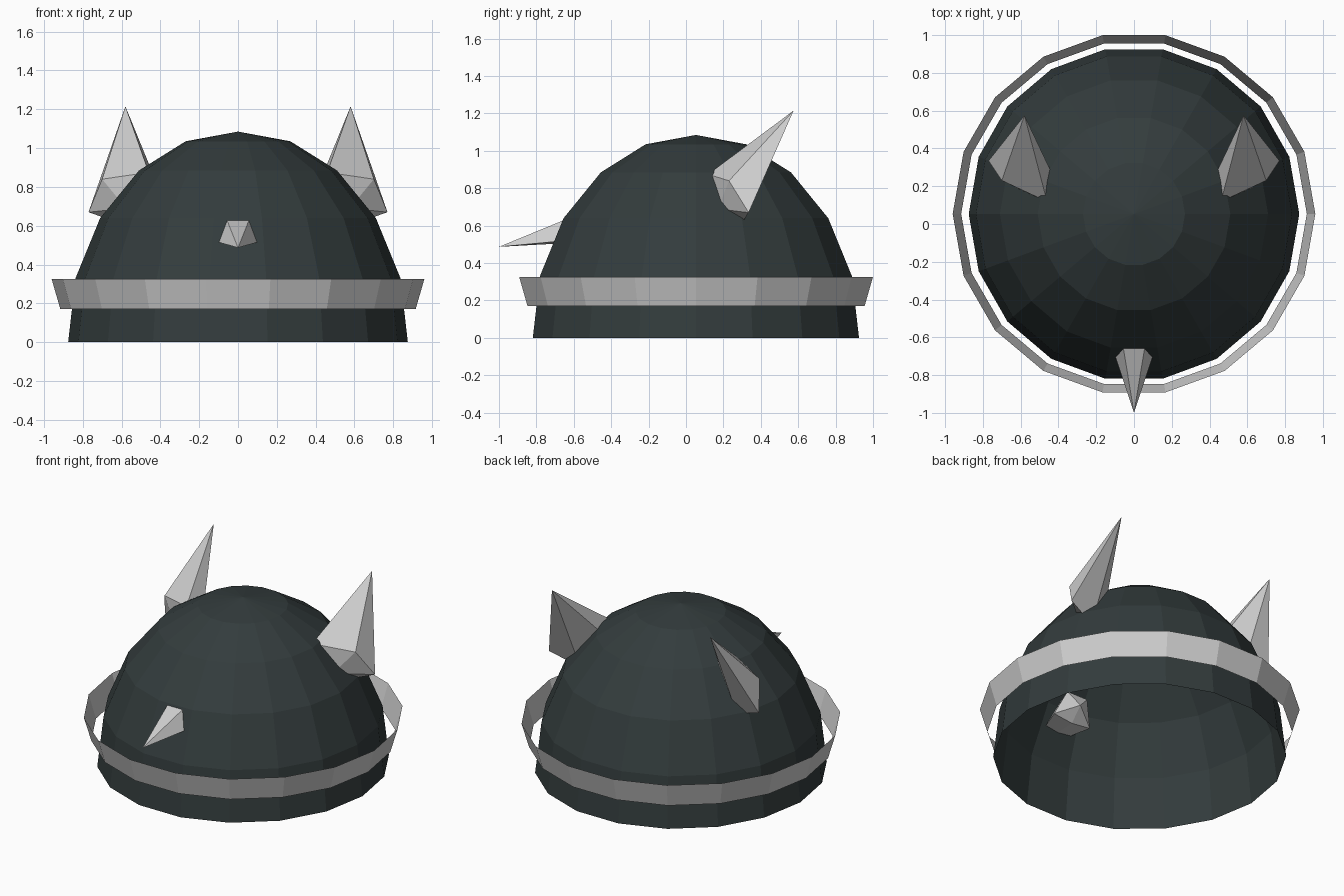
import bpy, bmesh, math
from mathutils import Vector

cube = bpy.data.objects.get("Cube")
if cube:
    bpy.data.objects.remove(cube, do_unlink=True)

SIDES = 18


def material(name, color):
    mat = bpy.data.materials.new(name)
    mat.use_nodes = True
    mat.diffuse_color = (*color, 1)
    mat.node_tree.nodes["Principled BSDF"].inputs["Base Color"].default_value = (*color, 1)
    return mat


dark_steel = material("dark_green_grey", (0.033, 0.045, 0.046))
pale_metal = material("pale_grey", (0.62, 0.62, 0.62))


def finish(bm, name, mat):
    mesh = bpy.data.meshes.new(name)
    bm.to_mesh(mesh)
    bm.free()
    mesh.materials.append(mat)
    obj = bpy.data.objects.new(name, mesh)
    bpy.context.collection.objects.link(obj)
    return obj


def lathe(name, profile, center_y, mat, stretch_y=1.0):
    """Open surface of revolution; a zero radius ends in a point."""
    bm = bmesh.new()
    rings = []
    for r, z in profile:
        count = SIDES if r > 0 else 1
        rings.append([bm.verts.new((r * math.cos(math.tau * i / SIDES),
                                    center_y + stretch_y * r * math.sin(math.tau * i / SIDES), z))
                      for i in range(count)])
    for low, high in zip(rings, rings[1:]):
        for i in range(SIDES):
            j = (i + 1) % SIDES
            if len(high) == 1:
                bm.faces.new((low[i], low[j], high[0]))
            else:
                bm.faces.new((low[i], low[j], high[j], high[i]))
    return finish(bm, name, mat)


def spike(name, tip, ring, root, mirror=1):
    """Five-sided double pyramid from a long tip to a short root."""
    bm = bmesh.new()

    def vert(p):
        return bm.verts.new(Vector((p[0] * mirror, p[1], p[2])))

    top, bottom = vert(tip), vert(root)
    loop = [vert(p) for p in ring]
    for a, b in zip(loop, loop[1:] + loop[:1]):
        bm.faces.new((a, b, top))
        bm.faces.new((b, a, bottom))
    bmesh.ops.recalc_face_normals(bm, faces=bm.faces)
    return finish(bm, name, pale_metal)


# Hollow dome, open at the bottom
lathe("helmet_dome",
      [(0.875, 0), (0.837, 0.33), (0.71, 0.64), (0.51, 0.885), (0.27, 1.035), (0, 1.085)],
      0.053, dark_steel, 1.012)

# Flared thin band standing clear of the dome
lathe("helmet_band", [(0.915, 0.17), (0.96, 0.325)], 0.054, pale_metal)

# Pair of side horns
horn_ring = [(0.46, 0.118, 0.875), (0.70, 0.23, 0.84), (0.77, 0.335, 0.67),
             (0.573, 0.289, 0.60), (0.381, 0.155, 0.727)]
for side, sign in (("left", 1), ("right", -1)):
    spike(side + "_horn", (0.58, 0.575, 1.215), horn_ring, (0.577, 0.17, 0.69), sign)

# Small front spike passing through the dome
front_ring = [(0.077, -0.53, 0.68), (0.14, -0.58, 0.526), (0, -0.58, 0.51),
              (-0.14, -0.58, 0.526), (-0.077, -0.53, 0.68)]
spike("front_spike", (0, -1.0, 0.487), front_ring, (0, -0.50, 0.60))
